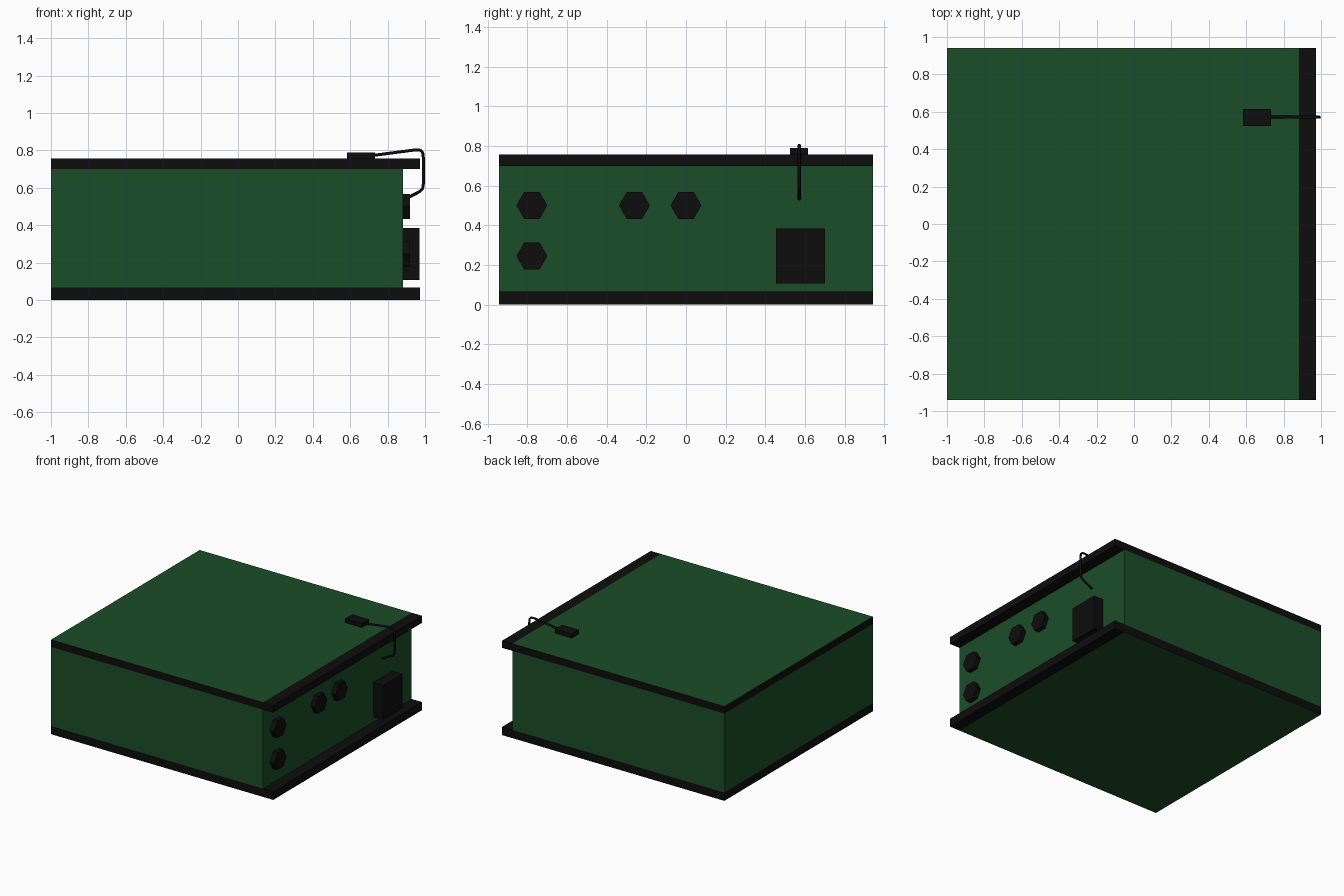
import bpy, bmesh, math

if "Cube" in bpy.data.objects:
    bpy.data.objects.remove(bpy.data.objects["Cube"])


def material(name, rgb):
    m = bpy.data.materials.new(name)
    m.diffuse_color = (*rgb, 1)
    m.use_nodes = True
    m.node_tree.nodes["Principled BSDF"].inputs["Base Color"].default_value = m.diffuse_color
    return m


GREEN = material("green", (0.011, 0.075, 0.021))
BLACK = material("black", (0.004, 0.004, 0.0045))


def add(name, bm, *mats):
    mesh = bpy.data.meshes.new(name)
    bmesh.ops.recalc_face_normals(bm, faces=bm.faces)
    bm.to_mesh(mesh)
    bm.free()
    obj = bpy.data.objects.new(name, mesh)
    bpy.context.collection.objects.link(obj)
    for m in mats:
        mesh.materials.append(m)
    return obj


def box(name, lo, hi):
    bm = bmesh.new()
    bmesh.ops.create_cube(bm, size=1)
    for v in bm.verts:
        v.co = [lo[i] + (v.co[i] + 0.5) * (hi[i] - lo[i]) for i in range(3)]
    return add(name, bm, BLACK)


# Case: C-shaped side profile with lips at the right, extruded front to back
XS, ZS, HALF = (-1, 0.882, 0.972), (0, 0.066, 0.70, 0.758), 0.942
bm = bmesh.new()
for i, k in ((0, 0), (1, 0), (0, 1), (0, 2), (1, 2)):
    bm.faces.new([bm.verts.new((XS[i + a], -HALF, ZS[k + b]))
                  for a, b in ((0, 0), (1, 0), (1, 1), (0, 1))])
bmesh.ops.remove_doubles(bm, verts=bm.verts, dist=0.001)
ext = bmesh.ops.extrude_face_region(bm, geom=bm.faces[:], use_keep_orig=True)
bmesh.ops.translate(bm, vec=(0, 2 * HALF, 0),
                    verts=[v for v in ext["geom"] if isinstance(v, bmesh.types.BMVert)])
# Green on the large panels, black on rims and lips
bm.normal_update()
for f in bm.faces:
    c = f.calc_center_median()
    panel = abs(f.normal.z) > 0.9 and c.x < 0.8
    f.material_index = 0 if panel or ZS[1] < c.z < ZS[2] and c.x < 0.9 else 1
    if abs(f.normal.z) > 0.9 and c.x > 0.9:
        f.material_index = 1
add("case", bm, GREEN, BLACK)

# Hexagonal knobs on the right panel
for n, (y, z) in enumerate(((-0.777, 0.5), (-0.777, 0.245), (-0.26, 0.5), (0, 0.5)), 1):
    bm = bmesh.new()
    bmesh.ops.create_cone(bm, cap_ends=True, segments=6, radius1=0.078, radius2=0.078, depth=0.042)
    knob = add(f"knob_{n}", bm, BLACK)
    knob.rotation_euler = (math.pi / 2, 0, math.pi / 2)
    # corners must point along y
    ang = max(knob.data.vertices, key=lambda v: v.co.x).co
    if ang.x < 0.077:
        for v in knob.data.vertices:
            v.co.x, v.co.y = v.co.y, v.co.x
        knob.data.flip_normals()
    knob.location = (0.899, y, z)

# Power socket block and cable clip
box("socket_block", (0.878, 0.455, 0.106), (0.97, 0.70, 0.384))
box("cable_clip", (0.583, 0.525, 0.757), (0.733, 0.616, 0.79))

# Cable from the clip, over the lip, into the panel
path = [(0.72, 0.773), (0.95, 0.803), (0.975, 0.801), (0.988, 0.787),
        (0.991, 0.76), (0.991, 0.62), (0.987, 0.595), (0.972, 0.58), (0.88, 0.533)]
curve = bpy.data.curves.new("cable", "CURVE")
curve.dimensions = "3D"
curve.bevel_depth = 0.008
curve.bevel_resolution = 2
sp = curve.splines.new("POLY")
sp.points.add(len(path) - 1)
for p, (x, z) in zip(sp.points, path):
    p.co = (x, 0.571, z, 1)
curve.materials.append(BLACK)
bpy.context.collection.objects.link(bpy.data.objects.new("cable", curve))
